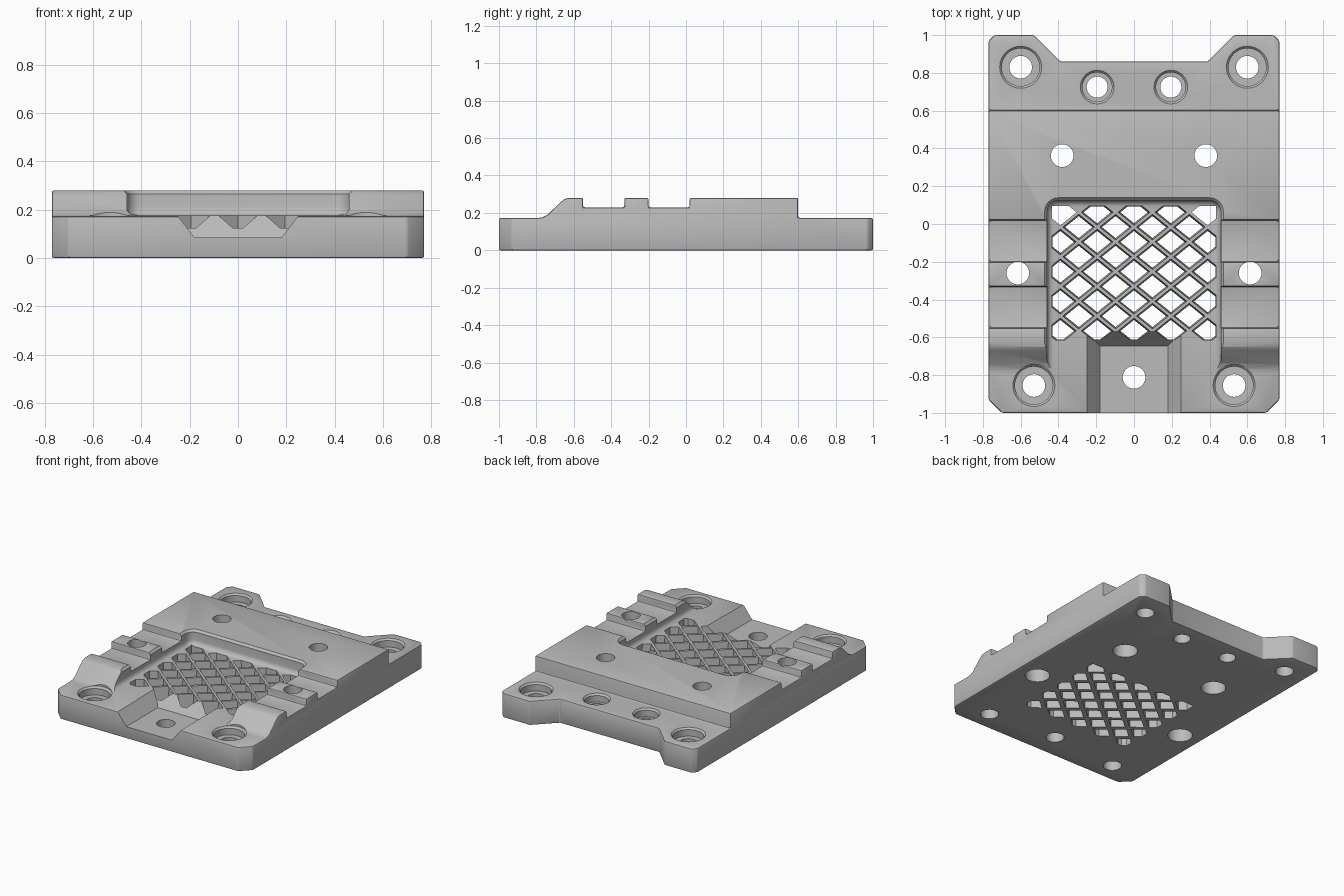
import bpy, bmesh, math
from mathutils import Vector

cube = bpy.data.objects.get("Cube")
if cube:
    bpy.data.objects.remove(cube, do_unlink=True)

grey = bpy.data.materials.new("mid grey")
grey.use_nodes = True
grey.diffuse_color = (0.5, 0.5, 0.5, 1)
grey.node_tree.nodes["Principled BSDF"].inputs["Base Color"].default_value = (0.5, 0.5, 0.5, 1)


def loft(bm, rings):
    """Join equal-length rings of points into one closed solid."""
    loops = [[bm.verts.new(p) for p in ring] for ring in rings]
    n = len(loops[0])
    for a, b in zip(loops, loops[1:]):
        for i in range(n):
            j = (i + 1) % n
            bm.faces.new((a[i], a[j], b[j], b[i]))
    bm.faces.new(loops[0][::-1])
    bm.faces.new(loops[-1])


def finish(bm, name):
    bmesh.ops.recalc_face_normals(bm, faces=bm.faces)
    mesh = bpy.data.meshes.new(name)
    bm.to_mesh(mesh)
    bm.free()
    obj = bpy.data.objects.new(name, mesh)
    bpy.context.collection.objects.link(obj)
    mesh.materials.append(grey)
    return obj


def apply(obj, mod):
    bpy.context.view_layer.objects.active = obj
    bpy.ops.object.modifier_apply(modifier=mod.name)


def combine(obj, cutter, operation="DIFFERENCE"):
    cutter.hide_render = True
    mod = obj.modifiers.new("cut", "BOOLEAN")
    mod.operation, mod.solver, mod.object = operation, "EXACT", cutter
    apply(obj, mod)
    bpy.data.objects.remove(cutter, do_unlink=True)


# Plate outline, chamfered at the bottom edge
half = [(0.70, -1), (0.77, -0.93), (0.77, 0.97), (0.74, 1), (0.53, 1), (0.39, 0.86)]
outline = half + [(-x, y) for x, y in reversed(half)]
bm = bmesh.new()
loft(bm, [[(x, y, z) for x, y in outline] for z in (0, 0.4)])
plate = finish(bm, "mounting_plate")

# Side profile: front deck, ramp, two slots per rail, rear ledge
deck, slot, top = 0.173, 0.23, 0.28
profile = [(-1.2, -0.1), (-1.2, deck), (-0.79, deck), (-0.765, 0.177), (-0.74, 0.19),
           (-0.67, 0.258), (-0.65, 0.274), (-0.625, top),
           (-0.55, top), (-0.55, slot), (-0.33, slot), (-0.33, top),
           (-0.2, top), (-0.2, slot), (0.02, slot), (0.02, top),
           (0.6, top), (0.6, deck), (1.2, deck), (1.2, -0.1)]
bm = bmesh.new()
loft(bm, [[(x, y, z) for y, z in profile] for x in (-1, 1)])
combine(plate, finish(bm, "side_profile"), "INTERSECT")

bevel = plate.modifiers.new("edge", "BEVEL")
bevel.width, bevel.segments = 0.009, 2
bevel.limit_method, bevel.angle_limit = "ANGLE", math.radians(35)
apply(plate, bevel)


# Central pocket with rounded rear corners and a filleted floor
def pocket_ring(inset, z):
    x, y, r = 0.46 - inset, 0.125 - inset, 0.06 - inset
    pts = [(x, -1.3, z)]
    for k in range(7):
        a = k * math.pi / 12
        pts.append((x - r + r * math.cos(a), y - r + r * math.sin(a), z))
    return pts + [(-px, py, pz) for px, py, pz in reversed(pts)]


fillet, floor = 0.035, 0.175
rings = []
for k in range(6):
    a = k * math.pi / 10
    rings.append(pocket_ring(fillet * (1 - math.sin(a)), floor + fillet * (1 - math.cos(a))))
rings += [pocket_ring(0, 0.265), pocket_ring(-0.015, 0.281), pocket_ring(-0.015, 0.4)]
bm = bmesh.new()
loft(bm, rings)
combine(plate, finish(bm, "pocket"))


# Diamond grille, each opening clipped to the window
def clip(poly, axis, limit, sign):
    out = []
    for a, b in zip(poly, poly[1:] + poly[:1]):
        da, db = sign * (limit - a[axis]), sign * (limit - b[axis])
        if da >= 0:
            out.append(a)
        if da * db < 0:
            out.append(a.lerp(b, da / (da - db)))
    return out


def opening(cx, cy, scale):
    w, h = 0.0975 * scale, 0.0785 * scale
    poly = [Vector(p) for p in ((cx + w, cy), (cx, cy + h), (cx - w, cy), (cx, cy - h))]
    edge = 0.012 * (1 - scale)
    for axis, limit, sign in ((0, 0.435, 1), (0, -0.435, -1), (1, 0.097, 1), (1, -0.615, -1)):
        poly = clip(poly, axis, limit - sign * edge, sign)
    return poly


bm = bmesh.new()
for row in range(-8, 3):
    for col in range(-4, 5):
        cx, cy = col * 0.0975, -0.095 + row * 0.0785
        if (row + col) % 2 or not -0.6 < cy < 0.08:
            continue
        low, high = opening(cx, cy, 0.74), opening(cx, cy, 0.88)
        if len(low) != len(high):
            low = high
        loft(bm, [[(p.x, p.y, -0.05) for p in low],
                  [(p.x, p.y, 0.06) for p in low],
                  [(p.x, p.y, 0.19) for p in high]])
combine(plate, finish(bm, "grille_openings"))

# Front notch with sloping sides and rear
bm = bmesh.new()
rings = []
for z in (0.085, 0.195):
    t = (z - 0.085) / 0.09
    x, y = 0.18 + 0.07 * t, -0.645 + 0.075 * t
    rings.append([(-x, -1.2, z), (x, -1.2, z), (x, y, z), (-x, y, z)])
loft(bm, rings)
combine(plate, finish(bm, "front_notch"))


# Screw holes, turned from stepped profiles of (radius, height)
def lathe(bm, x, y, steps, sides=40):
    loft(bm, [[(x + r * math.cos(math.tau * k / sides), y + r * math.sin(math.tau * k / sides), z)
               for k in range(sides)] for r, z in steps])


def top_bore(hole, bore):
    return [(hole, -0.1), (hole, 0.115), (bore, 0.115), (bore, deck - 0.012),
            (bore + 0.012, deck + 0.001), (bore + 0.012, 0.4)]


under_bore = [(0.082, -0.1), (0.082, 0.1), (0.06, 0.1), (0.06, 0.4)]
bm = bmesh.new()
for s in (-1, 1):
    lathe(bm, s * 0.6, 0.83, top_bore(0.06, 0.1))
    lathe(bm, s * 0.195, 0.725, top_bore(0.056, 0.078))
    lathe(bm, s * 0.53, -0.855, top_bore(0.06, 0.1))
    lathe(bm, s * 0.38, 0.362, under_bore)
    lathe(bm, s * 0.615, -0.26, under_bore)
lathe(bm, 0, -0.812, [(0.06, -0.1), (0.06, 0.4)])
combine(plate, finish(bm, "screw_holes"))

# Smooth rounded edges while keeping the machined corners crisp
bpy.ops.object.select_all(action="DESELECT")
plate.select_set(True)
bpy.context.view_layer.objects.active = plate
bpy.ops.object.shade_smooth_by_angle(angle=math.radians(25))
